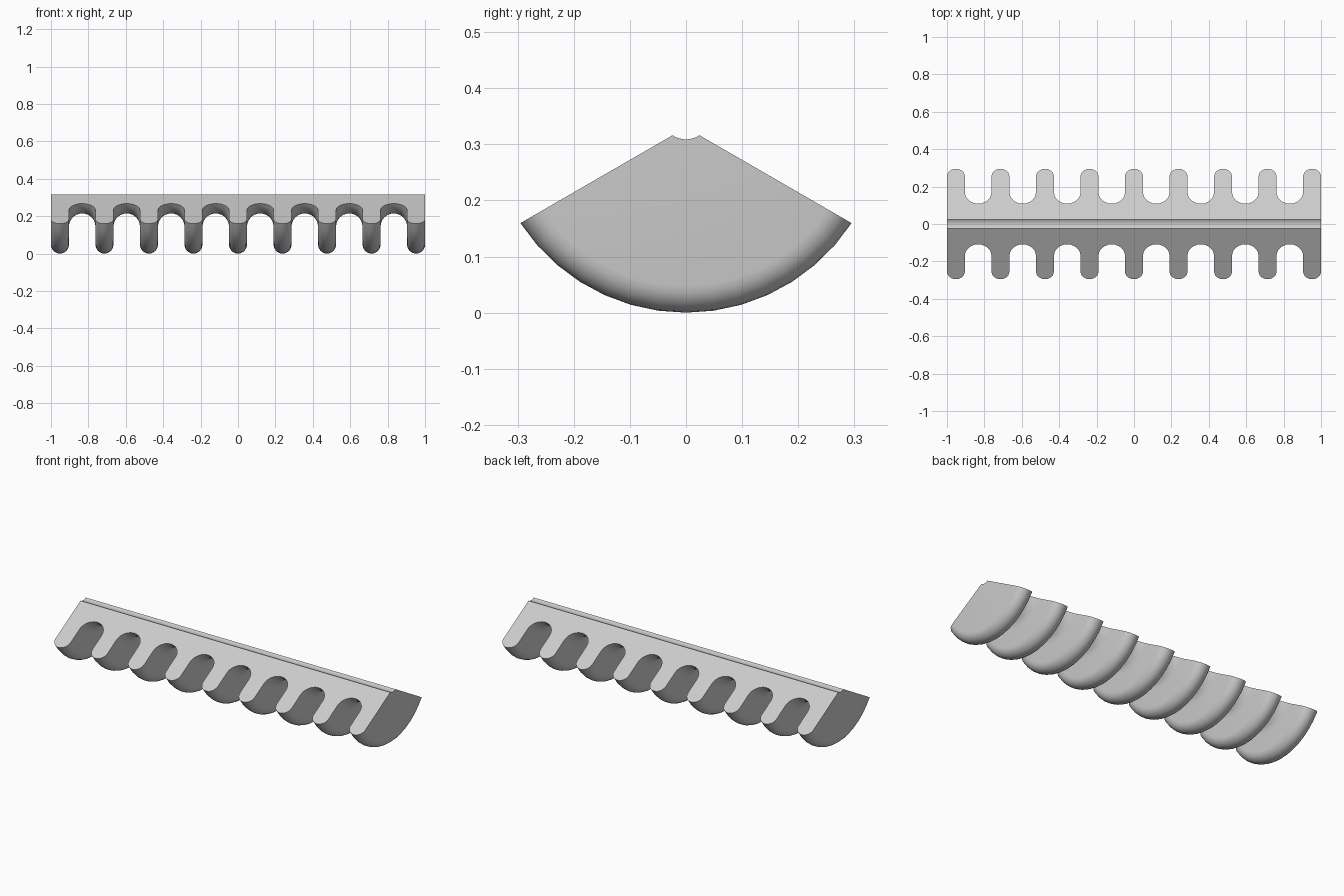
import bpy, bmesh
from math import sin, cos, acos, pi, radians

cube = bpy.data.objects.get("Cube")
if cube:
    bpy.data.objects.remove(cube, do_unlink=True)

TEETH = 9
TOOTH = 0.048                              # half width of a tooth
PITCH = (2 - 2 * TOOTH) / (TEETH - 1)
GAP = PITCH / 2 - TOOTH                    # half width of a notch
OUTER, INNER, NOTCH = 0.3526, 0.0437, 0.138
AXIS_Z = OUTER                             # height of the revolving axis
CUT = 0.0196                               # distance of the cut planes from the axis
STEPS, ARC = 14, 12


def half_round(cx, cr, radius, side):
    """Half circle from left to right, bulging outward (1) or inward (-1)."""
    return [(cx - radius * cos(pi * i / ARC), cr + side * radius * sin(pi * i / ARC))
            for i in range(ARC + 1)]


# Comb profile as (x, radius) pairs
profile = [(-1, INNER)]
for n in range(TEETH):
    x = -1 + TOOTH + n * PITCH
    profile += half_round(x, OUTER - TOOTH, TOOTH, 1)
    if n < TEETH - 1:
        profile += half_round(x + PITCH / 2, NOTCH + GAP, GAP, -1)
profile.append((1, INNER))

# Sweep the profile about the axis, each point ending on the two sloping planes
bm = bmesh.new()
rings = []
for s in range(STEPS + 1):
    ring = []
    for x, r in profile:
        a = (2 * s / STEPS - 1) * (acos(CUT / r) - radians(30))
        ring.append(bm.verts.new((x, r * sin(a), AXIS_Z - r * cos(a))))
    rings.append(ring)
count = len(profile)
for a, b in zip(rings, rings[1:]):
    for i in range(count):
        j = (i + 1) % count
        bm.faces.new((a[i], a[j], b[j], b[i]))

# Flat sloping faces
bm.faces.new(rings[0])
bm.faces.new(rings[-1][::-1])
bmesh.ops.recalc_face_normals(bm, faces=bm.faces)

mesh = bpy.data.meshes.new("toothed_rail")
bm.to_mesh(mesh)
bm.free()
rail = bpy.data.objects.new("toothed_rail", mesh)
bpy.context.collection.objects.link(rail)

grey = bpy.data.materials.new("light_grey")
grey.use_nodes = True
colour = (0.6, 0.6, 0.6, 1)
grey.diffuse_color = colour
grey.node_tree.nodes["Principled BSDF"].inputs["Base Color"].default_value = colour
mesh.materials.append(grey)

bpy.ops.object.select_all(action="DESELECT")
rail.select_set(True)
bpy.context.view_layer.objects.active = rail
bpy.ops.object.shade_smooth_by_angle(angle=radians(30))
